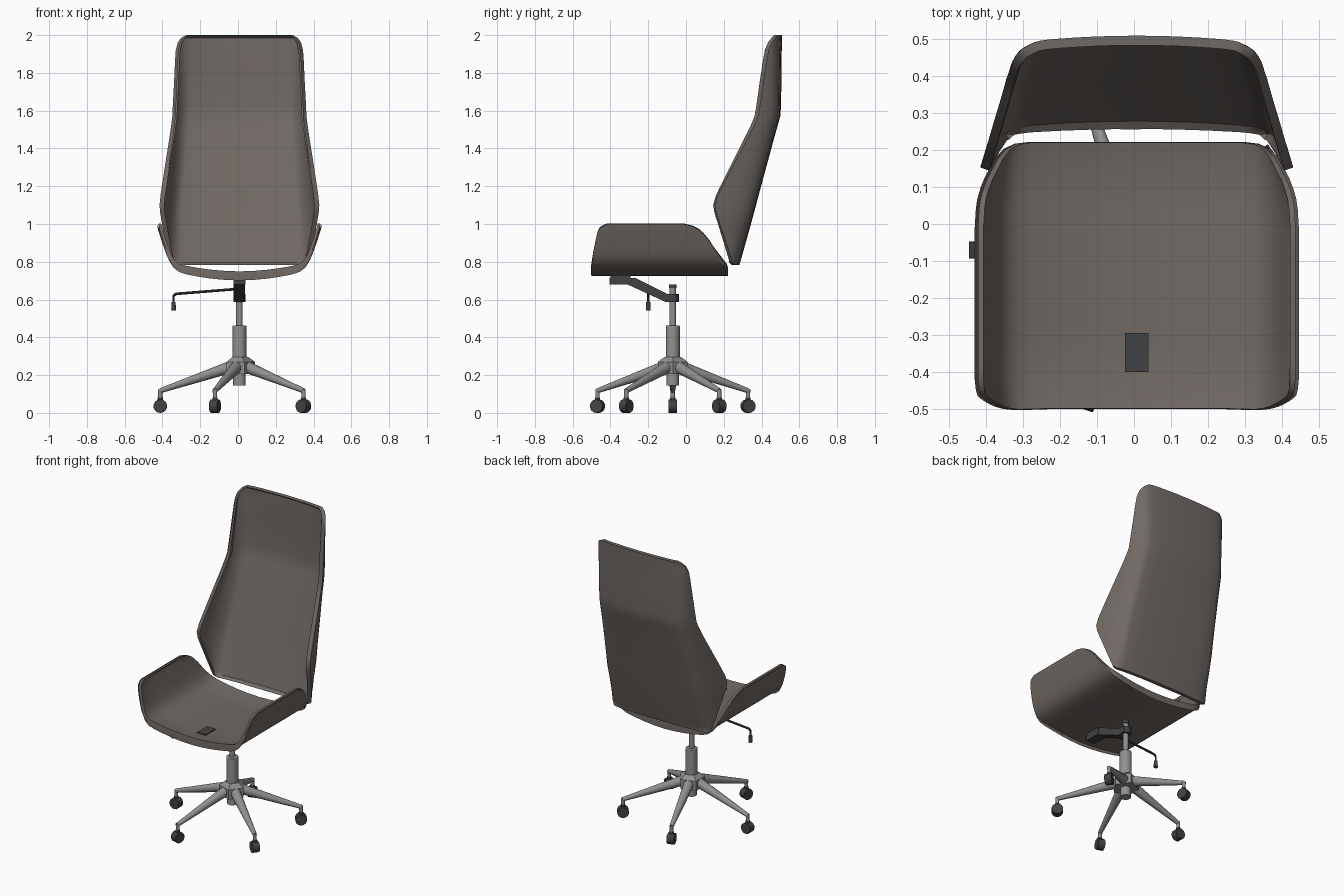
import bpy, bmesh, math
from mathutils import Vector

if "Cube" in bpy.data.objects:
    bpy.data.objects.remove(bpy.data.objects["Cube"])

CX, CY = 0.0075, -0.07          # column axis


def material(name, rgb):
    m = bpy.data.materials.new(name)
    m.diffuse_color = (*rgb, 1)
    m.use_nodes = True
    m.node_tree.nodes["Principled BSDF"].inputs["Base Color"].default_value = m.diffuse_color
    return m


FABRIC = material("warm grey shell", (0.165, 0.142, 0.128))
METAL = material("grey metal", (0.28, 0.28, 0.275))
DARK = material("dark plastic", (0.055, 0.055, 0.058))


def finish(name, bm, mat, smooth=True, angle=35):
    me = bpy.data.meshes.new(name)
    bm.to_mesh(me)
    bm.free()
    me.materials.append(mat)
    ob = bpy.data.objects.new(name, me)
    bpy.context.collection.objects.link(ob)
    if smooth:
        bpy.ops.object.select_all(action='DESELECT')
        ob.select_set(True)
        bpy.context.view_layer.objects.active = ob
        bpy.ops.object.shade_smooth_by_angle(angle=math.radians(angle))
    return ob


def cone(name, a, b, r1, r2, mat, sides=20, bevel=0):
    """Tapered cylinder from point a to point b."""
    a, b = Vector(a), Vector(b)
    d = b - a
    bm = bmesh.new()
    bmesh.ops.create_cone(bm, cap_ends=True, segments=sides, radius1=r1, radius2=r2, depth=d.length)
    rot = d.to_track_quat('Z', 'Y')
    for v in bm.verts:
        v.co = rot @ v.co + (a + b) / 2
    ob = finish(name, bm, mat, sides > 8)
    if bevel:
        m = ob.modifiers.new("bevel", 'BEVEL')
        m.width, m.segments, m.limit_method = bevel, 2, 'ANGLE'
        m.angle_limit = math.radians(50)
    return ob


def extrude_profile(name, yz, half, mat):
    """Side profile (y, z) extruded across x."""
    bm = bmesh.new()
    f = bm.faces.new([bm.verts.new((CX - half, y, z)) for y, z in yz])
    r = bmesh.ops.extrude_face_region(bm, geom=[f], use_keep_orig=True)
    for v in r["geom"]:
        if isinstance(v, bmesh.types.BMVert):
            v.co.x += 2 * half
    bmesh.ops.recalc_face_normals(bm, faces=bm.faces)
    return finish(name, bm, mat, False)


def shell(name, rows, flat_axis, rim, panel):
    """Sheet from a grid of points, thickened inwards with a raised rim."""
    bm = bmesh.new()
    off = bm.verts.layers.float_vector.new("offset")
    g = [[bm.verts.new(p) for p in r] for r in rows]
    faces = [bm.faces.new((g[i][j], g[i + 1][j], g[i + 1][j + 1], g[i][j + 1]))
             for i in range(len(g) - 1) for j in range(len(g[0]) - 1)]
    # ring for the rim, then a narrow ring for the step down to the panel
    ring = bmesh.ops.inset_region(bm, faces=faces, use_boundary=True, use_even_offset=True,
                                  thickness=0.007)["faces"]
    rim_verts = {v for f in ring for v in f.verts}
    bmesh.ops.inset_region(bm, faces=faces, use_boundary=True, use_even_offset=True, thickness=0.002)
    bm.normal_update()
    for v in bm.verts:
        n = v.normal.copy()
        n[flat_axis] = 0
        v[off] = -n.normalized() * (rim if v in rim_verts else panel)
    r = bmesh.ops.extrude_face_region(bm, geom=bm.faces[:], use_keep_orig=True)
    for v in r["geom"]:
        if isinstance(v, bmesh.types.BMVert):
            v.co += v[off]
    bmesh.ops.recalc_face_normals(bm, faces=bm.faces)
    return finish(name, bm, FABRIC)


def mirror(half):
    """Full section from its x >= 0 half."""
    return [(-p[0],) + tuple(p[1:]) for p in reversed(half[1:])] + half


# seat: half section x, z with front and back limits in y
seat_half = [(0, .725, -.5, .222), (.08, .728, -.5, .222), (.16, .735, -.5, .222),
             (.23, .745, -.5, .222), (.29, .756, -.502, .222), (.33, .769, -.503, .217),
             (.36, .792, -.50, .203), (.383, .83, -.494, .178), (.398, .87, -.487, .15),
             (.412, .91, -.479, .124), (.423, .945, -.471, .096), (.431, .97, -.463, .068),
             (.435, .986, -.448, .04), (.438, .999, -.42, -.01)]
N = 8
shell("seat", [[(CX + x, f + (b - f) * k / N, z) for x, z, f, b in mirror(seat_half)]
               for k in range(N + 1)], 1, 0.024, 0.009)

# backrest: height, spine y, half width, wing edge y
back_rows = [(.782, .282, .347, .262), (.797, .287, .366, .244), (.815, .292, .373, .24),
             (.90, .316, .391, .213), (1.0, .344, .41, .18), (1.06, .360, .42, .16),
             (1.1, .371, .423, .153), (1.15, .384, .418, .168), (1.25, .411, .403, .219),
             (1.36, .441, .386, .277), (1.46, .468, .37, .33), (1.53, .488, .36, .365),
             (1.57, .499, .355, .382), (1.62, .503, .353, .391), (1.75, .505, .346, .41),
             (1.86, .506, .341, .427), (1.92, .507, .337, .438), (1.96, .508, .327, .455),
             (1.985, .509, .309, .474), (2.0, .509, .283, .488)]


def back_section(z, spine, w, wing):
    depth = spine - wing
    wc = w - 0.005 - 0.22 * depth
    p0 = Vector((wc - 0.06, min(.012, depth * .4)))
    c = Vector((wc, min(.022, depth * .6)))
    p2 = Vector((w, depth))
    pts = [Vector((p0.x * k / 4, p0.y * (k / 4) ** 2)) for k in range(4)]
    for k in range(7):
        t = k / 6
        pts.append(p0 * (1 - t) ** 2 + c * 2 * t * (1 - t) + p2 * t * t)
    return [(CX + x, spine - d, z) for x, d in mirror([(p.x, p.y) for p in pts])]


shell("backrest", [back_section(*r) for r in back_rows], 2, 0.026, 0.009)

# tilt mechanism: block through the seat, sloping arm, collar
extrude_profile("seat_mount", [(-.4, .68), (-.295, .68), (-.295, .741), (-.4, .741)], .032, DARK)
extrude_profile("tilt_arm", [(-.405, .68), (-.31, .68), (-.11, .588), (-.05, .588), (-.05, .63),
                             (-.10, .63), (-.27, .715), (-.405, .715)], .03, DARK)
cone("collar", (CX, CY, .588), (CX, CY, .63), .032, .032, DARK)
cone("post_cap", (CX, CY, .66), (CX, CY, .681), .02, .02, DARK)

# gas column
cone("lift_rod", (CX, CY, .44), (CX, CY, .665), .017, .017, METAL)
cone("lift_tube", (CX, CY, .27), (CX, CY, .462), .037, .037, METAL, 24, .004)
cone("tube_end", (CX, CY, .145), (CX, CY, .22), .033, .033, METAL, 24)

# five-sided hub with a corner towards +x
bm = bmesh.new()
rings = [[bm.verts.new((CX + r * math.cos(math.tau * k / 5), CY + r * math.sin(math.tau * k / 5), z))
          for k in range(5)] for r, z in ((.083, .205), (.083, .27), (.048, .295))]
for lo, hi in zip(rings, rings[1:]):
    for k in range(5):
        bm.faces.new((lo[k], lo[(k + 1) % 5], hi[(k + 1) % 5], hi[k]))
bm.faces.new(rings[0][::-1])
bm.faces.new(rings[-1])
finish("hub", bm, METAL, False)

# five legs with casters
for i in range(5):
    a = math.radians(36 + 72 * i)
    u = Vector((math.cos(a), math.sin(a), 0))
    t = Vector((-u.y, u.x, 0))

    def at(r, z):
        return Vector((CX, CY, z)) + u * r

    cone(f"leg_{i}", at(.05, .242), at(.42, .117), .032, .013, METAL, 16)
    cone(f"leg_stem_{i}", at(.419, .075), at(.419, .124), .011, .012, METAL, 12)
    cone(f"caster_neck_{i}", at(.419, .06), at(.419, .082), .014, .014, DARK, 12)
    c = at(.419, .036)
    cone(f"caster_{i}", c - t * .023, c + t * .023, .036, .036, DARK, 14, .002)

# height lever
cone("lever_rod", (CX, -.2, .657), (-.33, -.2, .63), .007, .007, DARK, 10)
cone("lever_bend", (-.328, -.2, .631), (-.342, -.2, .618), .007, .007, DARK, 10)
cone("lever_drop", (-.341, -.2, .622), (-.341, -.2, .58), .006, .006, DARK, 10)
cone("lever_handle", (-.341, -.2, .542), (-.341, -.2, .588), .013, .011, DARK, 14, .002)
